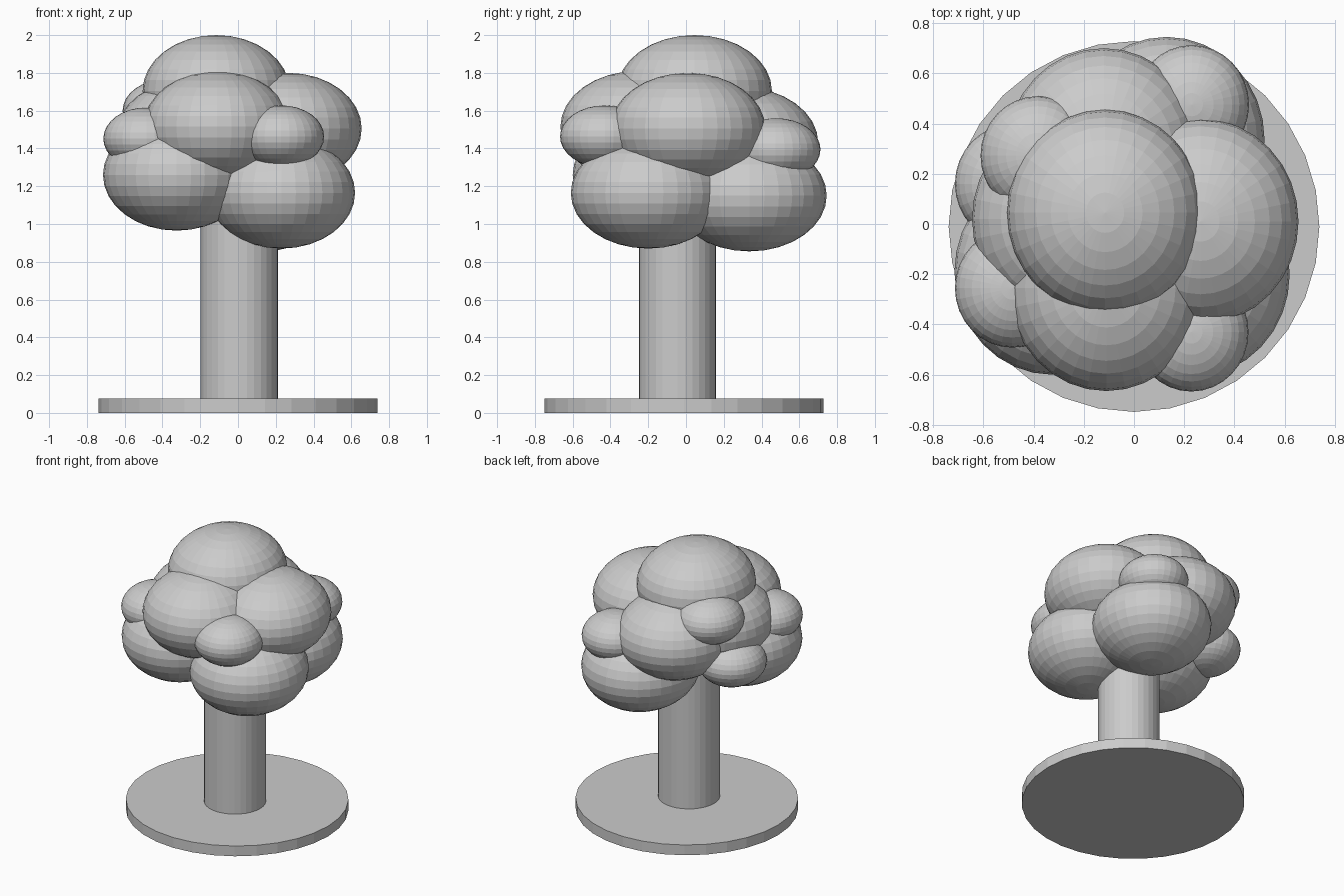
import bpy

cube = bpy.data.objects.get("Cube")
if cube:
    bpy.data.objects.remove(cube, do_unlink=True)

# One plain grey for the whole tree
COLOR = (0.6, 0.6, 0.6, 1.0)
grey = bpy.data.materials.new("plain grey")
grey.use_nodes = True
grey.diffuse_color = COLOR
grey.node_tree.nodes["Principled BSDF"].inputs["Base Color"].default_value = COLOR


def finish(name):
    obj = bpy.context.object
    obj.name = name
    obj.data.materials.append(grey)
    return obj


def cylinder(name, radius, x, y, bottom, top):
    bpy.ops.mesh.primitive_cylinder_add(
        vertices=32, radius=radius, depth=top - bottom,
        location=(x, y, (bottom + top) / 2))
    return finish(name)


def puff(name, center, radii):
    bpy.ops.mesh.primitive_uv_sphere_add(
        segments=32, ring_count=16, radius=1, location=center)
    obj = finish(name)
    obj.scale = radii
    return obj


# Round base and trunk
cylinder("base", 0.738, 0, -0.01, 0, 0.075)
cylinder("trunk", 0.205, 0.007, -0.045, 0.07, 1.4)

# Large foliage puffs
LARGE = (0.39, 0.41, 0.295)
large_puffs = {
    "top": (-0.115, 0.045, 1.705),
    "middle_front": (-0.11, -0.255, 1.515),
    "middle_left": (0.265, 0.01, 1.505),
    "middle_back": (-0.12, 0.29, 1.43),
    "middle_right": (-0.255, 0.02, 1.47),
    "lower_front_left": (0.23, -0.2, 1.165),
    "lower_front_right": (-0.325, -0.19, 1.26),
    "lower_back": (0.13, 0.335, 1.15),
}
for place, center in large_puffs.items():
    puff("foliage_" + place, center, LARGE)

# Small foliage puffs
SMALL = (0.228, 0.237, 0.165)
small_puffs = {
    "front_left": (0.228, -0.43, 1.463),
    "front_right": (-0.485, -0.255, 1.452),
    "back_left": (0.23, 0.475, 1.395),
    "back_right_upper": (-0.383, 0.272, 1.6),
    "back_right_lower": (-0.485, 0.16, 1.276),
}
for place, center in small_puffs.items():
    puff("small_foliage_" + place, center, SMALL)
